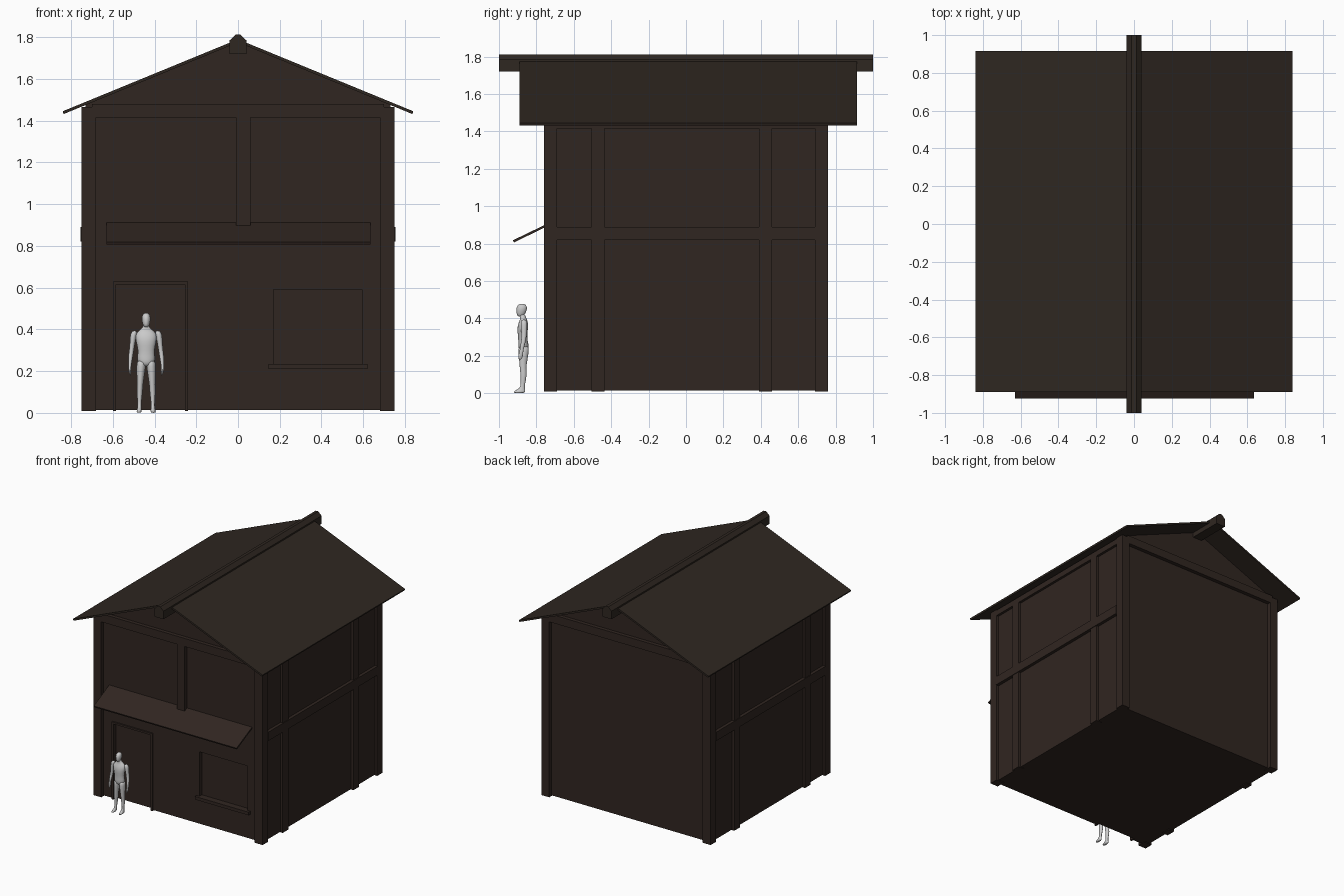
import bpy, bmesh, math
from mathutils import Vector

if "Cube" in bpy.data.objects:
    bpy.data.objects.remove(bpy.data.objects["Cube"])


def material(name, rgb):
    m = bpy.data.materials.new(name)
    m.diffuse_color = (*rgb, 1)
    m.use_nodes = True
    m.node_tree.nodes["Principled BSDF"].inputs["Base Color"].default_value = m.diffuse_color
    return m


WOOD = material("dark_wood", (0.030, 0.019, 0.015))
ROOF = material("roof_wood", (0.028, 0.020, 0.015))


def finish(name, bm, mat=None):
    bmesh.ops.recalc_face_normals(bm, faces=bm.faces)
    me = bpy.data.meshes.new(name)
    bm.to_mesh(me)
    bm.free()
    ob = bpy.data.objects.new(name, me)
    bpy.context.collection.objects.link(ob)
    if mat:
        me.materials.append(mat)
    return ob


def box(name, x, y, z, mat=WOOD):
    bm = bmesh.new()
    bmesh.ops.create_cube(bm, size=1)
    for v in bm.verts:
        v.co = Vector((r[0] + (c + 0.5) * (r[1] - r[0]) for c, r in zip(v.co, (x, y, z))))
    return finish(name, bm, mat)


def prism(name, pts, a, b, axis="y", mat=WOOD):
    """Extrude an (x,z) profile along y, or a (y,z) profile along x."""
    bm = bmesh.new()
    f = bm.faces.new([bm.verts.new((p, a, q) if axis == "y" else (a, p, q)) for p, q in pts])
    ext = bmesh.ops.extrude_face_region(bm, geom=[f])["geom"]
    d = (0, b - a, 0) if axis == "y" else (b - a, 0, 0)
    bmesh.ops.translate(bm, vec=d, verts=[v for v in ext if isinstance(v, bmesh.types.BMVert)])
    return finish(name, bm, mat)


def cut(target, cutter):
    mod = target.modifiers.new("opening", "BOOLEAN")
    mod.operation = "DIFFERENCE"
    mod.solver = "EXACT"
    mod.object = cutter
    cutter.hide_render = True
    cutter.hide_set(True)


# House body with gables, door and window recesses
W = 0.73
body = prism("house_walls", [(-W, 0.015), (W, 0.015), (W, 1.475), (0, 1.78), (-W, 1.475)], -W, W)
cut(body, box("door_cutter", (-0.585, -0.255), (-0.8, -0.71), (-0.1, 0.615)))
cut(body, box("window_cutter", (0.17, 0.595), (-0.8, -0.70), (0.235, 0.59)))

# Corner posts
for i, sx in enumerate((-1, 1)):
    for j, sy in enumerate((-1, 1)):
        box(f"corner_post_{i}{j}", sorted((sx * 0.68, sx * 0.75)),
            sorted((sy * 0.69, sy * 0.76)), (0.01, 1.465))

# Side posts and beams
for i, s in enumerate((-1, 1)):
    side = sorted((s * 0.70, s * 0.75))
    for j, y in enumerate((-0.47, 0.425)):
        box(f"side_post_{i}{j}", side, (y - 0.035, y + 0.035), (0.01, 1.45))
    box(f"side_mid_beam_{i}", sorted((s * 0.70, s * 0.755)), (-0.69, 0.69), (0.82, 0.89))
    box(f"side_top_beam_{i}", side, (-0.69, 0.69), (1.415, 1.46))
    # Gable tie beams at front and back
    box(f"gable_beam_{i}", (-0.70, 0.70), sorted((s * 0.70, s * 0.76)), (1.415, 1.48))

# Front upper post, door frame, window sill
box("front_upper_post", (-0.01, 0.06), (-0.76, -0.70), (0.86, 1.415))
box("door_jamb_left", (-0.60, -0.585), (-0.742, -0.71), (0.01, 0.63))
box("door_jamb_right", (-0.255, -0.24), (-0.742, -0.71), (0.01, 0.63))
box("door_lintel", (-0.585, -0.255), (-0.742, -0.71), (0.615, 0.63))
box("window_sill", (0.145, 0.62), (-0.752, -0.70), (0.21, 0.235))

# Awning over the door and window
prism("awning", [(-0.72, 0.917), (-0.925, 0.818), (-0.920, 0.806), (-0.72, 0.904)],
      -0.63, 0.635, "x")

# Roof slabs and ridge beam
prism("roof", [(0, 1.79), (0.84, 1.445), (0.835, 1.432), (0, 1.775),
               (-0.835, 1.432), (-0.84, 1.445)], -0.89, 0.915, mat=ROOF)
prism("ridge_beam", [(-0.04, 1.72), (0.04, 1.72), (0.04, 1.785), (0.012, 1.812),
                     (-0.012, 1.812), (-0.04, 1.785)], -1, 1, mat=ROOF)


# Standing figure: elliptical sections (x, y, z, rx, ry) lofted into smooth limbs
def loft(bm, rings, n=14):
    loops = []
    for x, y, z, rx, ry in rings:
        loops.append([bm.verts.new((x + rx * math.cos(t), y + ry * math.sin(t), z))
                      for t in (2 * math.pi * k / n for k in range(n))])
    for a, b in zip(loops, loops[1:]):
        for k in range(n):
            bm.faces.new((a[k], a[(k + 1) % n], b[(k + 1) % n], b[k]))
    bm.faces.new(loops[0])
    bm.faces.new(loops[-1])


TORSO = [(0, -.872, .222, .020, .018), (0, -.868, .245, .045, .030), (0, -.870, .270, .043, .027),
         (0, -.874, .300, .039, .024), (0, -.874, .345, .051, .030), (0, -.870, .375, .054, .027),
         (0, -.868, .395, .036, .019), (0, -.872, .407, .017, .016), (0, -.876, .425, .015, .015)]
HEAD = [(0, -.884, .410, .008, .012), (0, -.884, .418, .015, .021), (0, -.880, .440, .021, .028),
        (0, -.877, .458, .022, .030), (0, -.877, .472, .017, .022), (0, -.877, .479, .008, .010)]
ARM = [(.055, -.868, .395, .010, .012), (.060, -.866, .378, .017, .019), (.064, -.866, .350, .014, .017),
       (.070, -.866, .300, .011, .013), (.074, -.870, .275, .012, .013), (.079, -.880, .225, .007, .009),
       (.079, -.884, .205, .007, .014), (.075, -.887, .178, .004, .009)]
LEG = [(.022, -.867, .255, .022, .028), (.024, -.868, .225, .023, .029), (.027, -.870, .180, .019, .023),
       (.029, -.872, .135, .014, .017), (.031, -.867, .100, .015, .018), (.032, -.872, .050, .009, .011),
       (.032, -.875, .026, .009, .013), (.033, -.888, .014, .012, .030), (.034, -.895, .001, .014, .036)]

bm = bmesh.new()
loft(bm, TORSO)
loft(bm, HEAD)
for s in (-1, 1):
    for limb in (ARM, LEG):
        loft(bm, [(s * x, y, z, rx, ry) for x, y, z, rx, ry in limb])
for v in bm.verts:
    v.co.x -= 0.44
    v.co.z = max(v.co.z, 0)
    if v.co.z < 0.0015:
        v.co.z = 0
figure = finish("standing_figure", bm)
figure.modifiers.new("smooth", "SUBSURF").levels = 1
figure.data.polygons.foreach_set("use_smooth", [True] * len(figure.data.polygons))
